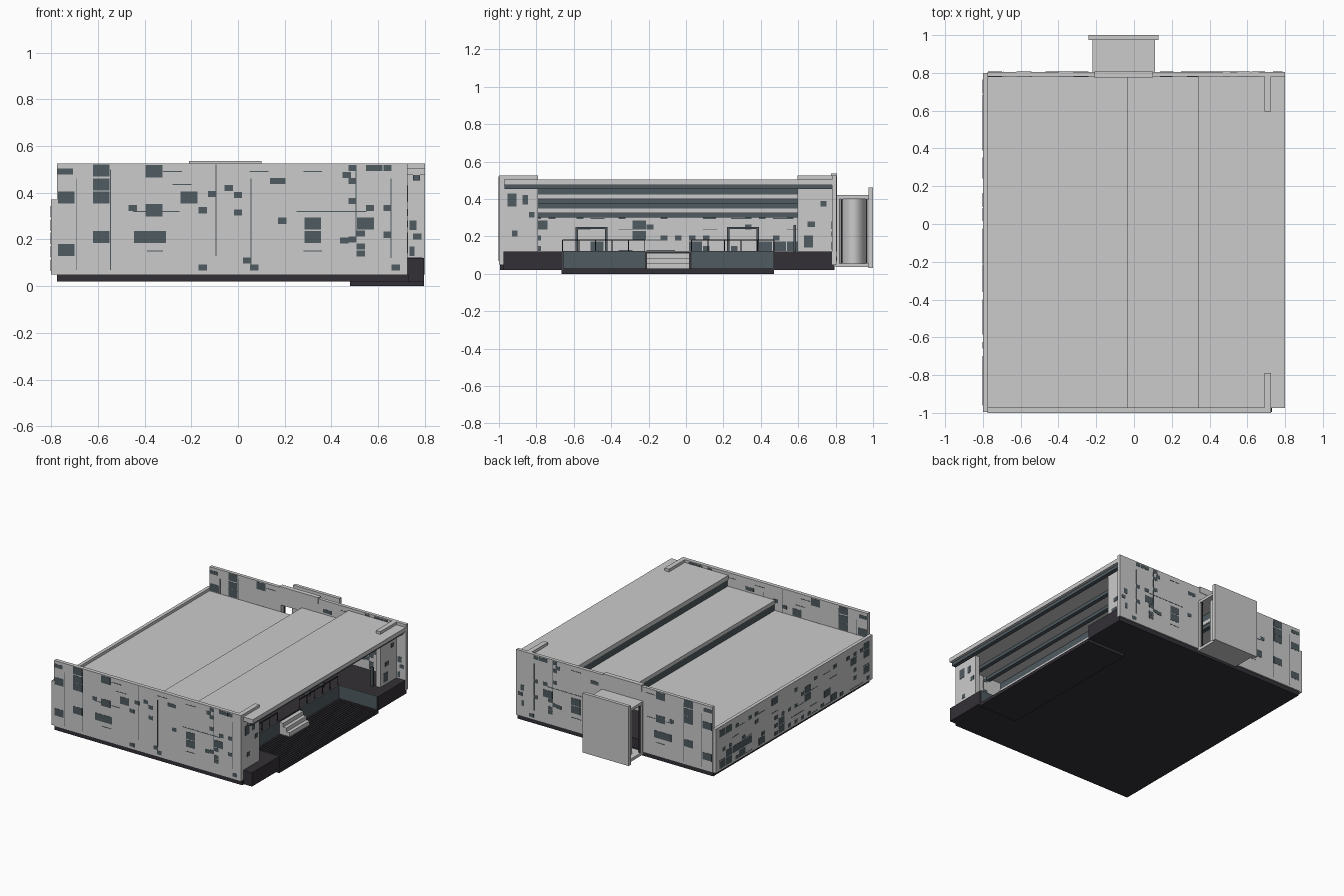
import bpy, bmesh, math, random
from mathutils import Vector
random.seed(4)


def mat(name, c):
    m = bpy.data.materials.new(name)
    m.diffuse_color = (*c, 1)
    return m


SLATE = mat("slate_glass", (0.08, 0.105, 0.12))
DARK = mat("dark_stone", (0.034, 0.030, 0.037))


def boxes(name, items, m=None):
    """One object from boxes given as (x0, x1, y0, y1, z0, z1)."""
    bm = bmesh.new()
    for x0, x1, y0, y1, z0, z1 in items:
        r = bmesh.ops.create_cube(bm, size=1)
        for v in r["verts"]:
            v.co = Vector(((x0 + x1) / 2 + v.co.x * (x1 - x0),
                           (y0 + y1) / 2 + v.co.y * (y1 - y0),
                           (z0 + z1) / 2 + v.co.z * (z1 - z0)))
    me = bpy.data.meshes.new(name)
    bm.to_mesh(me)
    bm.free()
    ob = bpy.data.objects.new(name, me)
    bpy.context.collection.objects.link(ob)
    if m:
        me.materials.append(m)
    return ob


# plinth and raised floor, notched around the sunken court
boxes("floor_plinth", [(-0.775, 0.48, -0.975, 0.78, 0.02, 0.12),
                       (0.48, 0.795, -0.975, -0.66, 0.02, 0.12),
                       (0.48, 0.795, 0.47, 0.78, 0.02, 0.12)], DARK)
boxes("wall_footing", [(-0.775, 0.73, -0.995, -0.975, 0.02, 0.05),
                       (-0.775, 0.795, 0.78, 0.795, 0.02, 0.05)], DARK)
boxes("court_slab", [(0.48, 0.797, -0.665, 0.47, 0, 0.022)], DARK)

# ribbed court paving and court lining
boxes("court_ribs", [(0.485 + i * 0.0195, 0.498 + i * 0.0195, -0.655, 0.465, 0.02, 0.027)
                     for i in range(16)], DARK)
boxes("court_lining", [(0.478, 0.484, -0.66, -0.22, 0.02, 0.122),
                       (0.478, 0.484, 0.03, 0.47, 0.02, 0.122),
                       (0.484, 0.79, -0.662, -0.656, 0.02, 0.122),
                       (0.484, 0.79, 0.466, 0.472, 0.02, 0.122)], SLATE)

# central stair
boxes("court_stair", [(0.48, 0.56 - i * 0.025, -0.21, 0.02, 0.022, 0.055 + i * 0.028)
                      for i in range(3)])

# guard rails: slim posts with top rail
rail = []
for y0, y1 in ((-0.66, -0.22), (0.03, 0.47)):
    rail.append((0.468, 0.474, y0, y1, 0.178, 0.184))
    for i in range(6):
        y = y0 + (y1 - y0) * i / 5
        rail.append((0.469, 0.473, y - 0.002, y + 0.002, 0.12, 0.18))
boxes("guard_rails", rail, DARK)

# interior portal frames
frames = []
for y0, y1 in ((-0.59, -0.42), (0.22, 0.39)):
    frames += [(0.3, 0.42, y0, y0 + 0.012, 0.12, 0.25), (0.3, 0.42, y1 - 0.012, y1, 0.12, 0.25),
               (0.3, 0.42, y0, y1, 0.238, 0.25)]
frames.append((0.66, 0.68, 0.575, 0.587, 0.12, 0.26))
boxes("portal_frames", frames, SLATE)

# outer walls
boxes("front_wall", [(-0.775, 0.725, -1.0, -0.972, 0.05, 0.525)])
boxes("back_wall", [(-0.775, -0.2, 0.78, 0.805, 0.05, 0.525),
                    (0.09, 0.8, 0.78, 0.805, 0.05, 0.525),
                    (-0.2, 0.09, 0.78, 0.805, 0.40, 0.525)])
boxes("back_wall_cap", [(-0.21, 0.10, 0.775, 0.808, 0.49, 0.535)])
boxes("left_wall", [(-0.8, -0.775, -0.995, 0.8, 0.05, 0.37)])
boxes("return_walls", [(0.69, 0.725, -0.975, -0.79, 0.12, 0.525),
                       (0.69, 0.725, 0.595, 0.785, 0.12, 0.525)])

# stepped roof, rising toward the open side
boxes("roof_slabs", [(-0.78, -0.02, -0.973, 0.782, 0.325, 0.35),
                     (-0.035, 0.36, -0.973, 0.782, 0.40, 0.425),
                     (0.34, 0.8, -0.973, 0.782, 0.475, 0.505)])
boxes("clerestory_glass", [(-0.032, -0.022, -0.97, 0.78, 0.35, 0.40),
                           (0.345, 0.355, -0.97, 0.78, 0.425, 0.475)], SLATE)
boxes("ceiling_beams", [(x, x + 0.03, -0.97, 0.78, z, z + 0.025) for x, z in
                        ((-0.6, 0.30), (-0.33, 0.30), (-0.06, 0.30), (0.08, 0.376),
                         (0.22, 0.376), (0.45, 0.452), (0.58, 0.452), (0.75, 0.452))], SLATE)

# wall windows, (x, z) centres
LARGE = [(-0.585, 0.495), (-0.585, 0.435), (-0.735, 0.38), (-0.36, 0.492), (-0.585, 0.38),
         (-0.21, 0.38), (-0.36, 0.325), (-0.585, 0.21), (-0.735, 0.155), (-0.41, 0.21),
         (0.32, 0.268), (0.32, 0.21), (0.545, 0.268), (-0.345, 0.21)]
SMALL = [(-0.755, 0.49), (-0.725, 0.49), (0.49, 0.505), (0.465, 0.475), (0.565, 0.505),
         (0.6, 0.505), (0.64, 0.505), (0.155, 0.45), (0.185, 0.45), (0.49, 0.45), (0.49, 0.365),
         (0.565, 0.335), (0.64, 0.335), (-0.04, 0.42), (0, 0.39), (-0.11, 0.395), (-0.45, 0.335),
         (-0.15, 0.325), (0, 0.315), (0.19, 0.28), (0.525, 0.225), (0.64, 0.22), (0.455, 0.195),
         (0.49, 0.2), (0.525, 0.17), (0.525, 0.14), (-0.15, 0.08), (0.04, 0.11), (0.07, 0.08),
         (0.675, 0.08)]
# joint strips: x0, x1, z (horizontal) and x, z0, z1 (vertical)
HORIZ = [(0.05, 0.13, 0.49), (-0.32, -0.24, 0.49), (0.28, 0.36, 0.49), (-0.45, -0.25, 0.32),
         (0.25, 0.55, 0.32), (-0.39, -0.32, 0.15), (0.28, 0.36, 0.15), (-0.28, -0.2, 0.435)]
VERT = [(-0.69, 0.07, 0.46), (-0.545, 0.07, 0.5), (-0.095, 0.13, 0.52), (0.055, 0.07, 0.46),
        (0.655, 0.12, 0.46), (0.505, 0.2, 0.5)]


def panel_rects():
    r = [(x - 0.036, x + 0.036, z - 0.026, z + 0.026) for x, z in LARGE]
    r += [(x - 0.018, x + 0.018, z - 0.013, z + 0.013) for x, z in SMALL]
    r += [(a, b, z - 0.002, z + 0.002) for a, b, z in HORIZ]
    r += [(x - 0.002, x + 0.002, a, b) for x, a, b in VERT]
    return r


boxes("front_windows", [(a, b, -1.0015, -0.9705, c, d) for a, b, c, d in panel_rects()], SLATE)
back = [r for r in panel_rects() if r[1] < -0.23 or r[0] > 0.12]
back += [(0.735, 0.765, 0.24, 0.28), (0.75, 0.785, 0.2, 0.225), (0.735, 0.755, 0.13, 0.17)]
boxes("back_windows", [(a, b, 0.7785, 0.8065, c, d) for a, b, c, d in back], SLATE)

# left wall windows: seeded scatter on a panel grid
side = []
for i in range(23):
    for j in range(5):
        y, z, k = -0.96 + i * 0.075, 0.065 + j * 0.057, random.random()
        if k < 0.16:
            side.append((-0.8015, -0.7735, y, y + 0.07, z, z + 0.05))
        elif k < 0.36:
            side.append((-0.8015, -0.7735, y, y + 0.036, z, z + 0.026))
        elif k < 0.55:
            side.append((-0.8015, -0.7735, y, y + 0.075, z, z + 0.004))
boxes("left_windows", side, SLATE)
# windows on the return walls
ret = [(0.688, 0.727, y, y + w, z, z + h) for y, w, z, h in
       ((-0.955, 0.05, 0.36, 0.07), (-0.875, 0.03, 0.37, 0.05), (-0.93, 0.03, 0.20, 0.03),
        (-0.84, 0.03, 0.30, 0.03), (0.63, 0.05, 0.14, 0.065), (0.65, 0.04, 0.25, 0.03),
        (0.72, 0.03, 0.36, 0.03))]
boxes("return_windows", ret, SLATE)

# rear entrance: canopy, floor, screen panel and round door drum
boxes("entrance_shell", [(-0.22, 0.11, 0.8, 0.98, 0.40, 0.42), (-0.22, 0.11, 0.8, 0.98, 0.035, 0.055),
                         (-0.22, -0.205, 0.8, 0.82, 0.05, 0.41), (0.095, 0.11, 0.8, 0.82, 0.05, 0.41)])
boxes("entrance_screen", [(-0.24, 0.13, 0.975, 1.0, 0.03, 0.46)])
boxes("entrance_posts", [(x, x + 0.01, y, y + 0.008, 0.05, 0.41)
                         for x in (-0.215, 0.095) for y in (0.828, 0.962)], DARK)
bpy.ops.mesh.primitive_cylinder_add(vertices=24, radius=0.075, depth=0.35,
                                    location=(-0.055, 0.895, 0.228))
drum = bpy.context.object
drum.name = "door_drum"
drum.scale.x = 1.7
bpy.ops.object.shade_smooth_by_angle()
